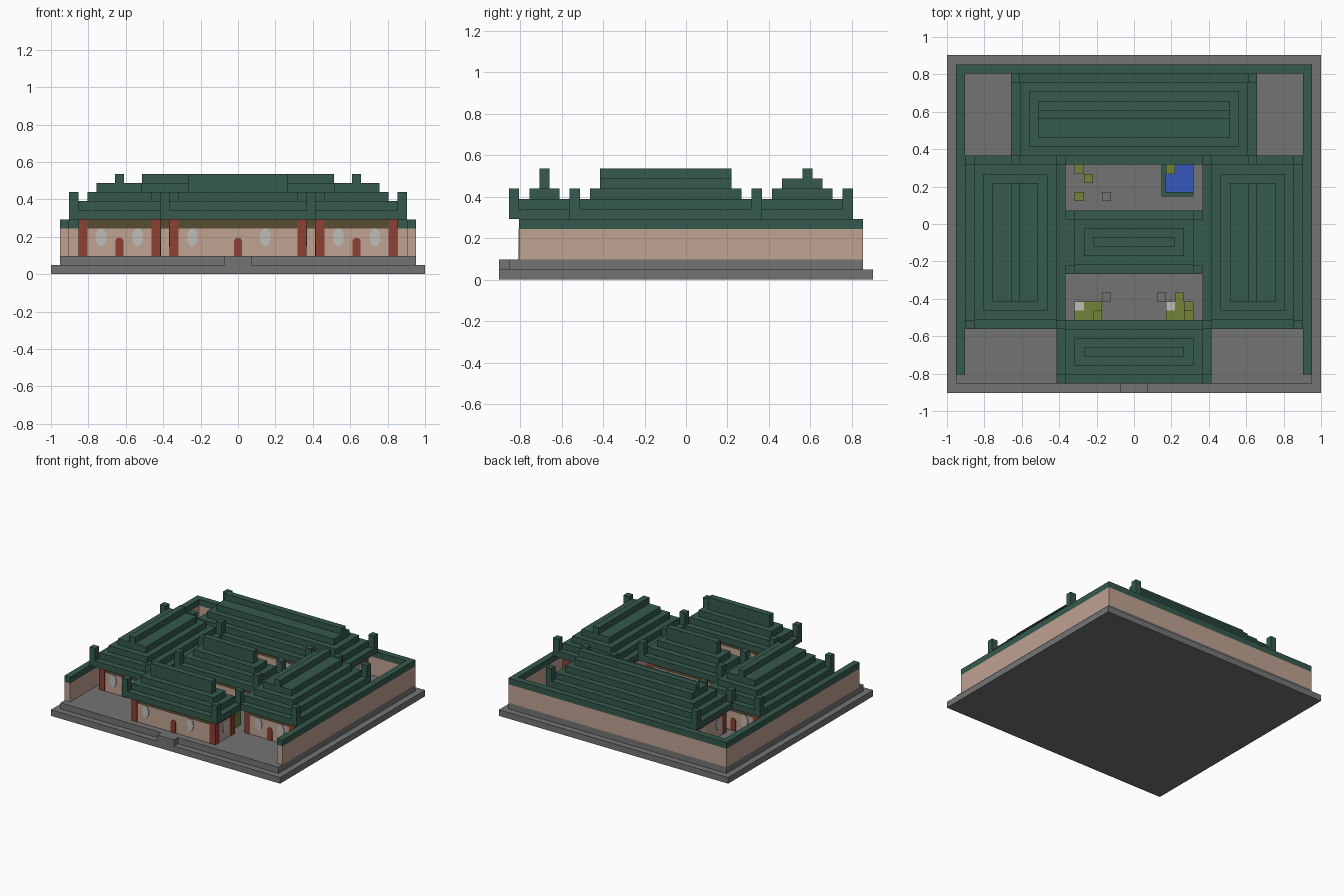
import bpy, bmesh, math
from mathutils import Matrix

cube = bpy.data.objects.get("Cube")
if cube:
    bpy.data.objects.remove(cube, do_unlink=True)

U = 2 / 41  # one building block


def material(name, *rgb):
    m = bpy.data.materials.new(name)
    m.use_nodes = True
    m.diffuse_color = (*rgb, 1)
    m.node_tree.nodes["Principled BSDF"].inputs["Base Color"].default_value = (*rgb, 1)
    return m


STONE = material("grey stone", .175, .175, .175)
ROOF = material("green tile", .036, .1, .075)
WALL = material("pink plaster", .53, .36, .29)
RED = material("red wood", .27, .05, .032)
BEAM = material("brown beam", .095, .075, .03)
PALE = material("pale paper", .53, .51, .49)
WATER = material("blue water", .035, .1, .5)
LEAF = material("olive leaf", .17, .23, .042)


def finish(name, bm, mat):
    bmesh.ops.recalc_face_normals(bm, faces=bm.faces)
    mesh = bpy.data.meshes.new(name)
    bm.to_mesh(mesh)
    bm.free()
    mesh.materials.append(mat)
    ob = bpy.data.objects.new(name, mesh)
    bpy.context.collection.objects.link(ob)
    return ob


def box(name, mat, x, y, z, inset=0.0):
    """Box from (low, high) ranges in block units, shrunk sideways by inset."""
    bm = bmesh.new()
    size = (x[1] - x[0] - 2 * inset, y[1] - y[0] - 2 * inset, z[1] - z[0])
    mid = [(r[0] + r[1]) / 2 for r in (x, y, z)]
    bmesh.ops.create_cube(bm, size=U, matrix=Matrix.Translation([c * U for c in mid]) @ Matrix.Diagonal((*size, 1)))
    return finish(name, bm, mat)


def shrink(r, n):
    return (r[0] + n, r[1] - n)


def arc(n, start, end):
    return [(math.cos(start + (end - start) * i / n), math.sin(start + (end - start) * i / n)) for i in range(n + 1)]


WINDOW = [(.6 * c, 4.05 + s) for c, s in arc(16, 0, math.tau)[:-1]]
DOOR = [(-.45, 2), (.45, 2)] + [(.45 * c, 3.6 + .4 * s) for c, s in arc(8, 0, math.pi)]


def plate(name, outline, mat, x, y, turn):
    """Thin plate on a wall; turn 0 faces the front."""
    bm = bmesh.new()
    face = bm.faces.new([bm.verts.new((px, .08, pz)) for px, pz in outline])
    out = bmesh.ops.extrude_face_region(bm, geom=[face])["geom"]
    bmesh.ops.translate(bm, vec=(0, -.13, 0), verts=[v for v in out if isinstance(v, bmesh.types.BMVert)])
    move = Matrix.Scale(U, 4) @ Matrix.Translation((x, y, 0)) @ Matrix.Rotation(turn, 4, "Z")
    bmesh.ops.transform(bm, matrix=move, verts=bm.verts)
    finish(name, bm, mat)


def openings(name, x, y, side, windows, doors):
    """Windows and doors at offsets along one side of a wall footprint."""
    cx, cy = sum(x) / 2, sum(y) / 2
    for kind, outline, mat, spots in (("window", WINDOW, PALE, windows), ("door", DOOR, RED, doors)):
        for s in spots:
            px, py, turn = {"front": (cx + s, y[0], 0), "back": (cx + s, y[1], math.pi),
                            "left": (x[1], cy + s, math.pi / 2), "right": (x[0], cy + s, -math.pi / 2)}[side]
            plate(f"{name}_{side}_{kind}", outline, mat, px, py, turn)


def building(name, x, y, ridge, tiers):
    """Walled hall with corner columns, a stepped roof and upturned eave corners."""
    bx, by = shrink(x, 1), shrink(y, 1)
    box(name + "_walls", WALL, bx, by, (2, 5), .06)
    box(name + "_beam", BEAM, bx, by, (5, 6), .06)
    for i in (0, 1):
        for j in (0, 1):
            px, py = (bx[0], bx[1] - 1)[i], (by[0], by[1] - 1)[j]
            box(name + "_column", RED, (px, px + 1), (py, py + 1), (2, 6))
            ex, ey = (x[0], x[1] - 1)[i], (y[0], y[1] - 1)[j]
            box(name + "_eave_corner", ROOF, (ex, ex + 1), (ey, ey + 1), (6, 9))
    for n in range(tiers):
        box(name + "_roof_tier", ROOF, shrink(x, n), shrink(y, n), (6 + n, 7 + n))
    box(name + "_roof_ridge", ROOF, *ridge, (6 + tiers, 11))
    return bx, by


# Stone platform and entrance step
box("platform_base", STONE, (-20.5, 20.5), (-18.5, 18.5), (0, 1))
box("platform_top", STONE, (-19.5, 19.5), (-17.5, 17.5), (1, 2))
box("entrance_step", STONE, (-1.5, 1.5), (-18.5, -17.5), (1, 2))

# Boundary wall with tiled coping
for z, mat, part in (((2, 5), WALL, "wall"), ((5, 6), ROOF, "coping")):
    for side, x in (("left", (18.5, 19.5)), ("right", (-19.5, -18.5))):
        box(f"{side}_boundary_{part}", mat, x, (-16.5, 17.5), z)
    box(f"back_boundary_{part}", mat, (-18.5, 18.5), (16.5, 17.5), z)

# Gate house
bx, by = building("gate_house", (-8.5, 8.5), (-17.5, -10.5), ((-5.5, 5.5), (-14.5, -13.5)), 3)
openings("gate_house", bx, by, "front", (-5, 3), (0,))
openings("gate_house", bx, by, "back", (-3, 3), (0,))
for side in ("left", "right"):
    openings("gate_house", bx, by, side, (0,), ())

# Middle hall
bx, by = building("middle_hall", (-7.5, 7.5), (-5.5, 1.5), ((-4.5, 4.5), (-2.5, -1.5)), 3)
for side in ("front", "back"):
    openings("middle_hall", bx, by, side, (-3, 3), (0,))

# Back hall
bx, by = building("back_hall", (-13.5, 13.5), (6.5, 16.5), ((-10.5, 10.5), (11.5, 12.5)), 4)
openings("back_hall", bx, by, "front", (-4, 4), (0,))
for side in ("left", "right"):
    openings("back_hall", bx, by, side, (-2, 2), ())

# Side halls, mirrored across the court
for name, s, inner in (("left_hall", 1, "right"), ("right_hall", -1, "left")):
    span = lambda a, b: tuple(sorted((s * a, s * b)))
    bx, by = building(name, span(7.5, 18.5), (-11.5, 7.5), (span(12.5, 13.5), (-8.5, 4.5)), 4)
    openings(name, bx, by, "front", (-2, 2), (0,))
    openings(name, bx, by, "back", (-2, 2), (0,))
    openings(name, bx, by, inner, (-6, 6), (-5, 5))

# Pond in the back court
box("pond_water", WATER, (3.5, 6.5), (3.5, 6.5), (2, 2.3))
box("pond_rim_side", ROOF, (3, 3.5), (3, 6.5), (2, 2.5))
box("pond_rim_front", ROOF, (3.5, 6.5), (3, 3.5), (2, 2.5))

# Court planting: column x, y, height
plants = [(4, 6, 1), (-6, 6, 2), (-5, 5, 1), (-6, 3, 1), (5, -8, 1), (6, -9, 3), (6, -10, 2),
          (4, -10, 1), (5, -10, 1), (5, -9, 1), (-6, -10, 1), (-5, -10, 1), (-5, -9, 1), (-4, -9, 1), (-4, -10, 2)]
for x, y, h in plants:
    box("shrub", LEAF, (x - .5, x + .5), (y - .5, y + .5), (2, 2 + h))
for x in (-6, 4):
    box("white_blossom", PALE, (x - .5, x + .5), (-9.5, -8.5), (2, 3))
for x, y in ((-3, 3), (-3, -8), (3, -8)):
    box("court_stone", STONE, (x - .5, x + .5), (y - .5, y + .5), (2, 3))
